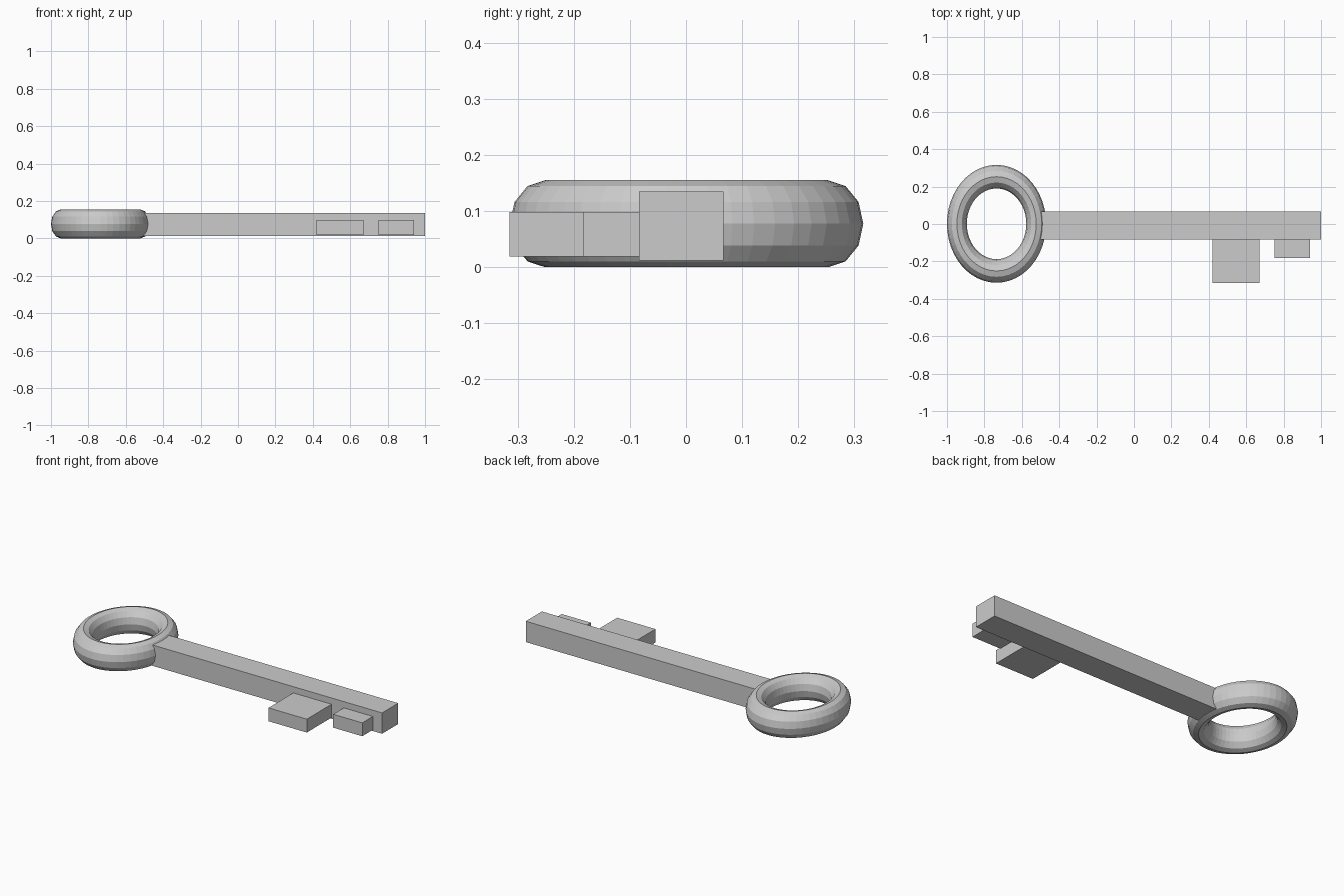
import bpy, bmesh, math

if "Cube" in bpy.data.objects:
    bpy.data.objects.remove(bpy.data.objects["Cube"])

grey = bpy.data.materials.new("light_grey")
grey.diffuse_color = (0.6, 0.6, 0.6, 1)
grey.use_nodes = True
grey.node_tree.nodes["Principled BSDF"].inputs["Base Color"].default_value = grey.diffuse_color


def finish(name, bm):
    bmesh.ops.recalc_face_normals(bm, faces=bm.faces)
    mesh = bpy.data.meshes.new(name)
    bm.to_mesh(mesh)
    bm.free()
    mesh.materials.append(grey)
    obj = bpy.data.objects.new(name, mesh)
    bpy.context.collection.objects.link(obj)
    return obj


def box(name, x, y, z):
    bm = bmesh.new()
    bmesh.ops.create_cube(bm, size=1)
    for v in bm.verts:
        v.co = [(lo + hi) / 2 + c * (hi - lo) for c, (lo, hi) in zip(v.co, (x, y, z))]
    return finish(name, bm)


def oval_ring(name, center, scale, tube, major, minor):
    bm = bmesh.new()
    rows = []
    for i in range(major):
        a = 2 * math.pi * i / major
        row = []
        for j in range(minor):
            b = 2 * math.pi * j / minor
            r = 1 + tube * math.cos(b)
            p = (r * math.cos(a), r * math.sin(a), tube * math.sin(b))
            row.append(bm.verts.new([c + s * q for c, s, q in zip(center, scale, p)]))
        rows.append(row)
    for i in range(major):
        n = (i + 1) % major
        for j in range(minor):
            k = (j + 1) % minor
            bm.faces.new((rows[i][j], rows[n][j], rows[n][k], rows[i][k]))
    return finish(name, bm)


# Oval handle with a faceted round tube
oval_ring("handle_ring", (-0.735, 0.001, 0.0775), (0.212, 0.252, 0.31), 0.25, 48, 12)

# Square shaft, its end sunk into the ring
box("shaft", (-0.51, 1.0), (-0.084, 0.067), (0.012, 0.135))

# Two teeth of different length on the front side
for name, x, front in (("large_tooth", (0.42, 0.67), -0.315),
                       ("small_tooth", (0.75, 0.94), -0.183)):
    box(name, x, (front, -0.07), (0.019, 0.098))
